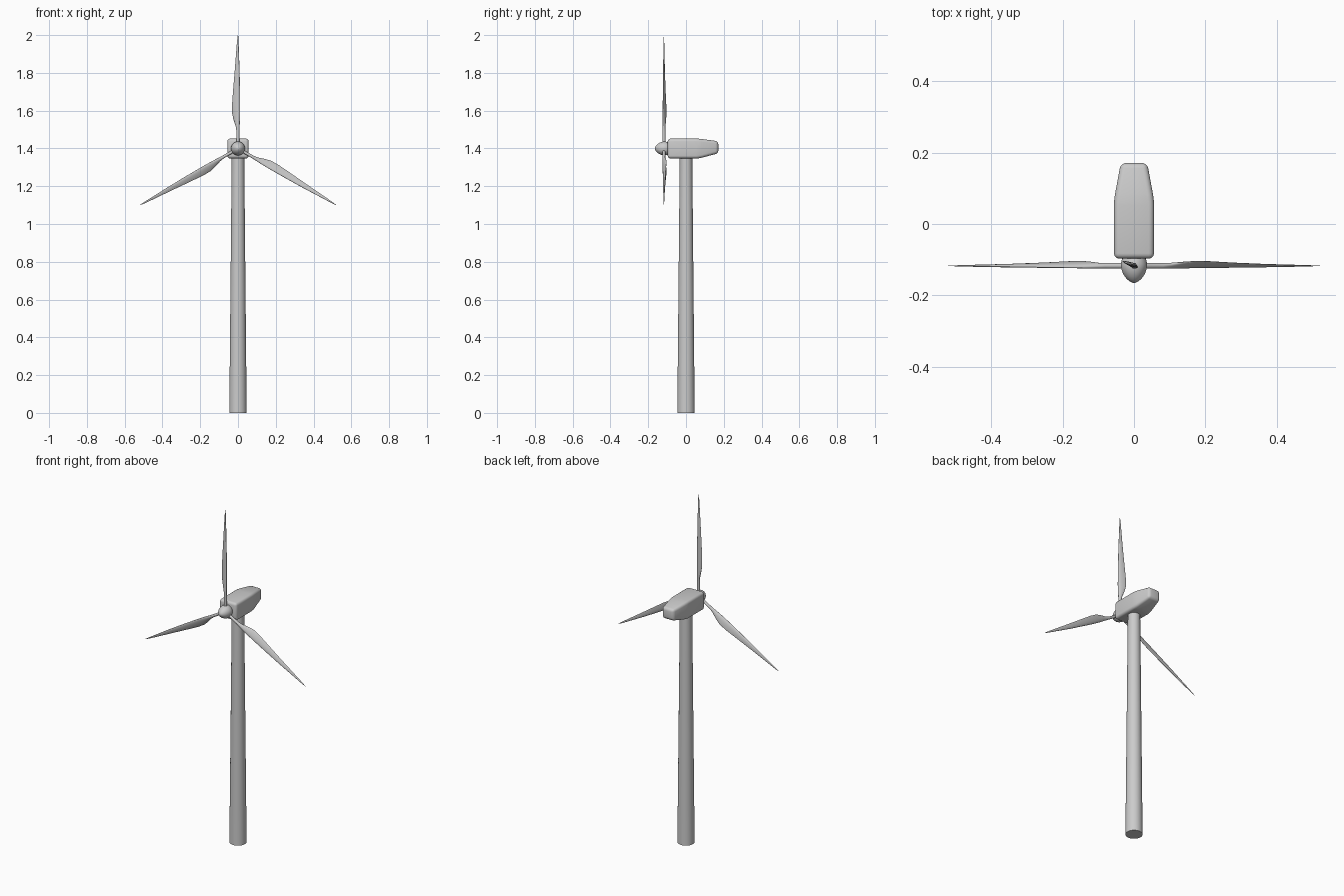
import bpy, bmesh, math
from mathutils import Matrix, Vector

if "Cube" in bpy.data.objects:
    bpy.data.objects.remove(bpy.data.objects["Cube"])

HUB = Vector((0, -0.117, 1.4))


def finish(name, bm, angle=40):
    bmesh.ops.recalc_face_normals(bm, faces=bm.faces)
    mesh = bpy.data.meshes.new(name)
    bm.to_mesh(mesh)
    bm.free()
    ob = bpy.data.objects.new(name, mesh)
    bpy.context.collection.objects.link(ob)
    bpy.ops.object.select_all(action='DESELECT')
    bpy.context.view_layer.objects.active = ob
    ob.select_set(True)
    bpy.ops.object.shade_smooth_by_angle(angle=math.radians(angle))
    return ob


def loft(rings):
    """Skin a list of equally sized point rings and cap both ends."""
    bm = bmesh.new()
    loops = [[bm.verts.new(p) for p in ring] for ring in rings]
    n = len(loops[0])
    for a, b in zip(loops, loops[1:]):
        for i in range(n):
            j = (i + 1) % n
            bm.faces.new((a[i], a[j], b[j], b[i]))
    bm.faces.new(loops[0])
    bm.faces.new(loops[-1])
    return bm


def circle(r, n=32):
    return [(r * math.cos(2 * math.pi * i / n), r * math.sin(2 * math.pi * i / n))
            for i in range(n)]


# Tapered tower
finish("tower", loft([[(x, y, z) for x, y in circle(r)]
                      for r, z in ((0.046, 0), (0.033, 1.37))]))

# Nacelle: tapered box with rounded edges (y, half width, bottom, top)
sections = [(-0.097, 0.056, 1.347, 1.452), (0.068, 0.056, 1.347, 1.452),
            (0.171, 0.037, 1.374, 1.438)]
bm = loft([[(-w, y, lo), (w, y, lo), (w, y, hi), (-w, y, hi)]
           for y, w, lo, hi in sections])
bmesh.ops.bevel(bm, geom=bm.edges[:], offset=0.015, segments=4,
                profile=0.5, affect='EDGES')
finish("nacelle", bm, 50)

# Spinner: rounded nose with a short collar reaching the nacelle (y, radius)
nose = [(-0.09, 0.030), (-0.100, 0.034), (-0.112, 0.037), (-0.124, 0.036),
        (-0.136, 0.032), (-0.147, 0.026), (-0.156, 0.018), (-0.162, 0.010),
        (-0.165, 0.003)]
finish("spinner", loft([[(x, y, HUB.z + z) for x, z in circle(r)] for y, r in nose]), 60)

# Blade stations: radius, trailing x, leading x, thickness, twist in degrees
stations = [(0.02, -0.008, 0.008, 0.016, 25), (0.09, -0.008, 0.008, 0.016, 25),
            (0.115, -0.012, 0.009, 0.016, 25), (0.15, -0.025, 0.011, 0.016, 24),
            (0.185, -0.034, 0.012, 0.015, 23), (0.23, -0.034, 0.012, 0.014, 21),
            (0.31, -0.027, 0.011, 0.012, 18), (0.41, -0.018, 0.009, 0.010, 15),
            (0.51, -0.010, 0.005, 0.007, 12), (0.57, -0.005, 0.003, 0.004, 10),
            (0.60, -0.001, 0.001, 0.001, 8)]


def blade_ring(r, trail, lead, thick, twist):
    mid, half = (trail + lead) / 2, (lead - trail) / 2
    # Sections morph from a round root to a thin-tailed aerofoil
    tail = min(1, max(0, (r - 0.09) / 0.08)) * 0.55
    ring = []
    for c, s in circle(1, 20):
        p = Vector((mid + half * c, thick / 2 * s * (1 - tail * (1 - c) / 2), r))
        ring.append(Matrix.Rotation(math.radians(-twist), 3, 'Z') @ p)
    return ring


for k in range(3):
    bm = loft([blade_ring(*s) for s in stations])
    bm.transform(Matrix.Translation(HUB) @ Matrix.Rotation(math.radians(120 * k), 4, 'Y'))
    finish(f"blade_{k + 1}", bm, 60)
